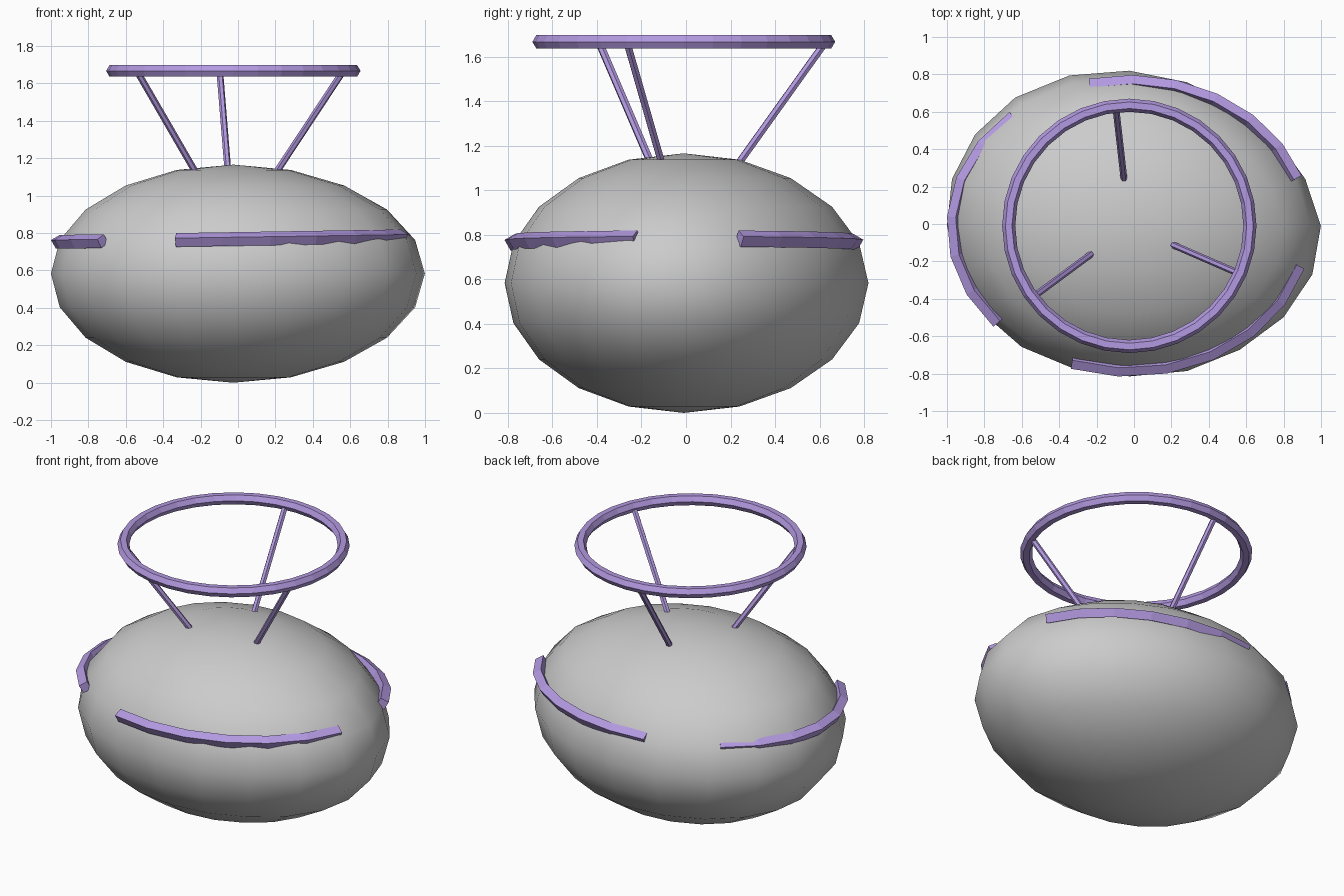
import bpy, bmesh
from math import sin, cos, pi, radians, atan2, hypot
from mathutils import Vector

if "Cube" in bpy.data.objects:
    bpy.data.objects.remove(bpy.data.objects["Cube"])

CX, CY = -0.025, -0.01          # shared axis of ring, bands and body
purple = bpy.data.materials.new("purple")
purple.diffuse_color = (0.45, 0.32, 0.75, 1)
purple.use_nodes = True
purple.node_tree.nodes["Principled BSDF"].inputs["Base Color"].default_value = purple.diffuse_color


def finish(name, bm, mat=None):
    bmesh.ops.recalc_face_normals(bm, faces=bm.faces)
    me = bpy.data.meshes.new(name)
    bm.to_mesh(me)
    bm.free()
    ob = bpy.data.objects.new(name, me)
    bpy.context.collection.objects.link(ob)
    if mat:
        me.materials.append(mat)
    return ob


def sweep(name, path, r, sides, closed=False, turn=0.0):
    """Sweep a regular polygon along a path."""
    bm = bmesh.new()
    n = len(path)
    loops = []
    for i, p in enumerate(path):
        a = path[(i - 1) % n] if closed else path[max(i - 1, 0)]
        b = path[(i + 1) % n] if closed else path[min(i + 1, n - 1)]
        t = (b - a).normalized()
        side = t.cross(Vector((0, 0, 1))).normalized()
        up = side.cross(t)
        angs = [turn + 2 * pi * k / sides for k in range(sides)]
        loops.append([bm.verts.new(p + side * r * cos(g) + up * r * sin(g)) for g in angs])
    for i in range(n if closed else n - 1):
        l0, l1 = loops[i], loops[(i + 1) % n]
        for k in range(sides):
            m = (k + 1) % sides
            bm.faces.new((l0[k], l0[m], l1[m], l1[k]))
    if not closed:
        bm.faces.new(loops[0])
        bm.faces.new(loops[-1])
    return finish(name, bm, purple)


def on_ellipse(deg, a, b, z):
    g = radians(deg)
    return Vector((CX + a * cos(g), CY + b * sin(g), z))


# Body: slightly lumpy ellipsoid, bulge factor per meridian
bulge = [1.045, 1.01, 0.99, 0.99, 1.01, 1.037, 1.057, 1.06, 1.04, 1.017,
         0.995, 0.985, 0.99, 1.0, 1.0, 1.006, 1.02, 1.024, 1.04, 1.05]
bm = bmesh.new()
bmesh.ops.create_uvsphere(bm, u_segments=20, v_segments=10, radius=1)
for v in bm.verts:
    x, y, z = v.co
    k = round(atan2(y, x) / (2 * pi) * 20) % 20
    f = 1 + (bulge[k] - 1) * hypot(x, y)
    v.co = (CX + 0.98 * x * f, CY + 0.8 * y * f, 0.583 + 0.583 * z)
for face in bm.faces:
    face.smooth = True
finish("body", bm)

# Three curved bands hugging the body
for name, start, end in (("back_band", 19, 103), ("left_band", 131, 222), ("front_band", 251, 344)):
    pts = []
    for i in range(7):
        d = start + (end - start) * i / 6
        pts.append(on_ellipse(d, 0.94, 0.77, 0.768 + 0.015 * cos(radians(d))))
    sweep(name, pts, 0.038, 4, turn=radians(15))

# Floating ring
sweep("top_ring", [on_ellipse(i * 360 / 32, 0.645, 0.645, 1.667) for i in range(32)],
      0.035, 6, closed=True)

# Three slanted struts from the body to the ring
for i, d in enumerate((96.5, 216.5, 336.5)):
    sweep(f"strut_{i + 1}", [on_ellipse(d, 0.24, 0.24, 1.11), on_ellipse(d, 0.64, 0.64, 1.665)],
          0.018, 6)
